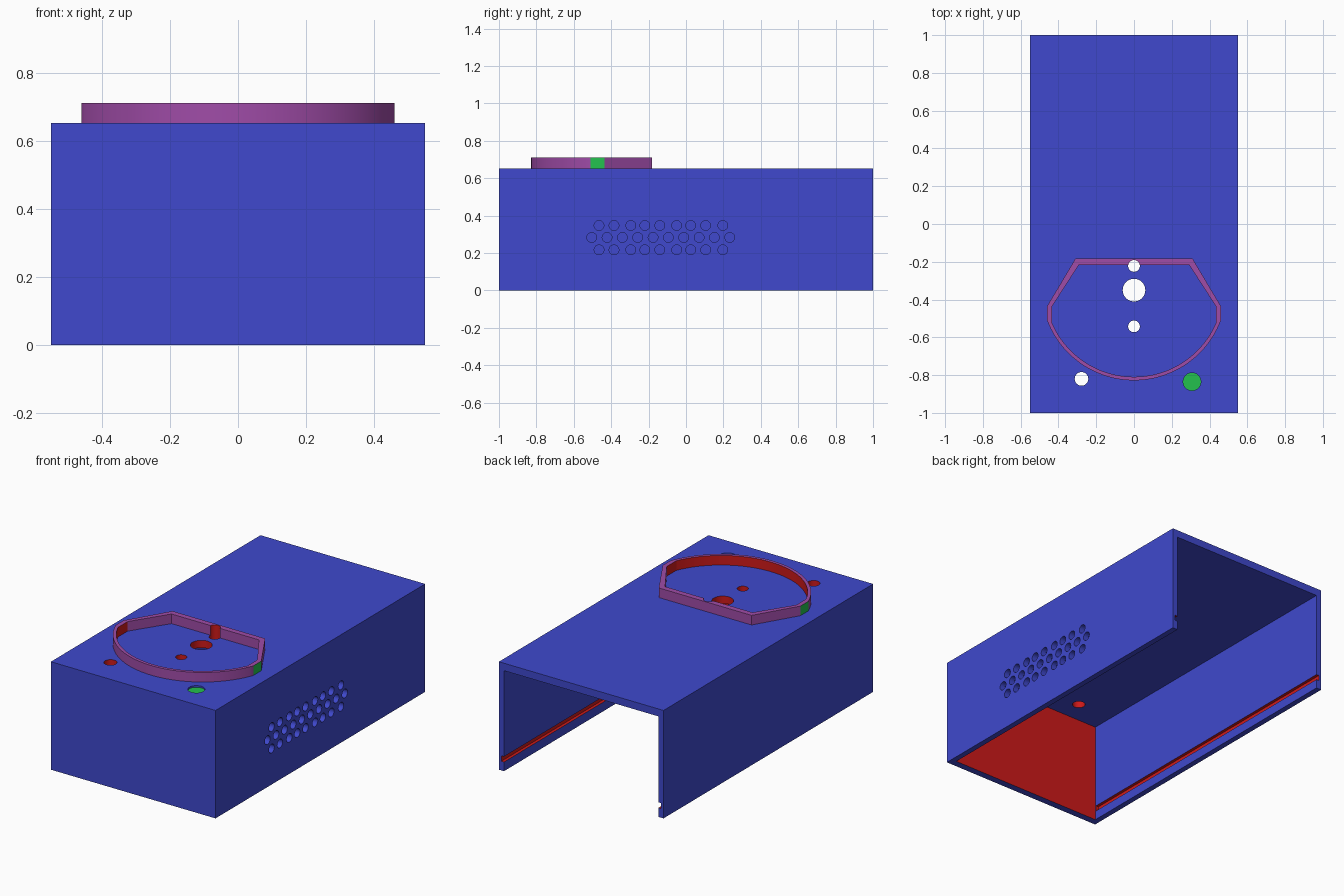
import bpy, bmesh, math
from mathutils import Matrix, Vector

cube = bpy.data.objects.get("Cube")
if cube:
    bpy.data.objects.remove(cube, do_unlink=True)


def make_material(name, rgb):
    mat = bpy.data.materials.new(name)
    mat.use_nodes = True
    color = (*rgb, 1.0)
    mat.diffuse_color = color
    mat.node_tree.nodes["Principled BSDF"].inputs["Base Color"].default_value = color
    return mat


BLUE, RED, PURPLE, GREEN = range(4)
MATERIALS = [
    make_material("case_blue", (0.05, 0.066, 0.61)),
    make_material("cut_red", (0.62, 0.01, 0.01)),
    make_material("rim_purple", (0.35, 0.072, 0.39)),
    make_material("accent_green", (0.017, 0.53, 0.076)),
]


def finish(bm, name):
    """Turn a bmesh into an object sharing the common material slots."""
    bmesh.ops.recalc_face_normals(bm, faces=bm.faces)
    mesh = bpy.data.meshes.new(name)
    bm.to_mesh(mesh)
    bm.free()
    for mat in MATERIALS:
        mesh.materials.append(mat)
    obj = bpy.data.objects.new(name, mesh)
    bpy.context.collection.objects.link(obj)
    return obj


def add_box(bm, low, high, color):
    low, high = Vector(low), Vector(high)
    matrix = Matrix.Translation((low + high) / 2) @ Matrix.Diagonal((*(high - low), 1))
    verts = bmesh.ops.create_cube(bm, size=1, matrix=matrix)["verts"]
    for face in {f for v in verts for f in v.link_faces}:
        face.material_index = color


def add_cylinder(bm, center, radius, depth, color, axis="Z"):
    matrix = Matrix.Translation(center)
    if axis == "X":
        matrix = matrix @ Matrix.Rotation(math.pi / 2, 4, "Y")
    verts = bmesh.ops.create_cone(bm, cap_ends=True, segments=32, radius1=radius,
                                  radius2=radius, depth=depth, matrix=matrix)["verts"]
    for face in {f for v in verts for f in v.link_faces}:
        face.material_index = color


def cut(obj, cutters):
    """Subtract the cutters from an object and bake the result."""
    for cutter in cutters:
        mod = obj.modifiers.new("cut", "BOOLEAN")
        mod.operation = "DIFFERENCE"
        mod.solver = "EXACT"
        mod.object = cutter
    deps = bpy.context.evaluated_depsgraph_get()
    mesh = bpy.data.meshes.new_from_object(obj.evaluated_get(deps))
    obj.modifiers.clear()
    obj.data = mesh


def smooth(obj):
    bpy.ops.object.select_all(action="DESELECT")
    obj.select_set(True)
    bpy.context.view_layer.objects.active = obj
    bpy.ops.object.shade_smooth_by_angle(angle=math.radians(25))


TOP = 0.652

# Case block
bm = bmesh.new()
add_box(bm, (-0.55, -1, 0), (0.55, 1, TOP), BLUE)
case = finish(bm, "case_shell")

# Cavity open at the bottom and back, with a red inner front wall
bm = bmesh.new()
add_box(bm, (-0.516, -0.957, -0.2), (0.516, 1.2, 0.607), BLUE)
min(bm.faces, key=lambda f: f.calc_center_median().y).material_index = RED
cavity = finish(bm, "cavity_cutter")

# Sliding-lid grooves in both side walls
bm = bmesh.new()
add_box(bm, (-0.534, -0.95, 0.055), (0.534, 1.2, 0.088), RED)
groove = finish(bm, "groove_cutter")

# Holes through the top panel
bm = bmesh.new()
for x, y, radius in ((0, -0.222, 0.031), (0, -0.35, 0.06),
                     (0, -0.542, 0.031), (-0.278, -0.82, 0.036)):
    add_cylinder(bm, (x, y, 0.65), radius, 0.4, RED)
top_holes = finish(bm, "top_hole_cutter")

# Shallow round recess with a green floor
bm = bmesh.new()
add_cylinder(bm, (0.307, -0.835, TOP + 0.04), 0.047, 0.1, BLUE)
min(bm.faces, key=lambda f: f.calc_center_median().z).material_index = GREEN
recess = finish(bm, "recess_cutter")

# Staggered vent holes through one side wall
bm = bmesh.new()
outer_row = (-0.465, -0.385, -0.295, -0.22, -0.14, -0.05, 0.025, 0.105, 0.197)
middle_row = [-0.504 + 0.082 * i for i in range(10)]
for z, row in ((0.217, outer_row), (0.283, middle_row), (0.347, outer_row)):
    for y in row:
        add_cylinder(bm, (0.55, y, z), 0.026, 0.2, BLUE, "X")
vents = finish(bm, "vent_cutter")

cut(case, [cavity, groove, top_holes, recess, vents])
smooth(case)


# Raised rim: three straight sides, short flats and a round front
def rim_outline(half, back, shoulder, radius):
    flat, cy, steps = -0.435, -0.336, 48
    end = math.acos(half / radius)
    points = [(-half, flat), (-shoulder, back), (shoulder, back), (half, flat)]
    for i in range(steps + 1):
        a = -end - (math.pi - 2 * end) * i / steps
        points.append((radius * math.cos(a), cy + radius * math.sin(a)))
    return points


outer = rim_outline(0.46, -0.183, 0.31, 0.492)
inner = rim_outline(0.433, -0.217, 0.292, 0.473)
bm = bmesh.new()
low, high = TOP - 0.005, 0.71
loops = [[bm.verts.new((x, y, z)) for x, y in outline]
         for outline, z in ((outer, low), (outer, high), (inner, high), (inner, low))]
n = len(outer)
for k in range(4):
    a, b = loops[k], loops[(k + 1) % 4]
    for i in range(n):
        j = (i + 1) % n
        face = bm.faces.new((a[i], a[j], b[j], b[i]))
        face.material_index = PURPLE
        if k == 0 and i in (3, n - 1):
            face.material_index = GREEN
        elif k == 2 and i >= 3:
            face.material_index = RED
rim = finish(bm, "raised_rim")
cut(rim, [top_holes])
smooth(rim)

for helper in (cavity, groove, top_holes, recess, vents):
    bpy.data.objects.remove(helper, do_unlink=True)
